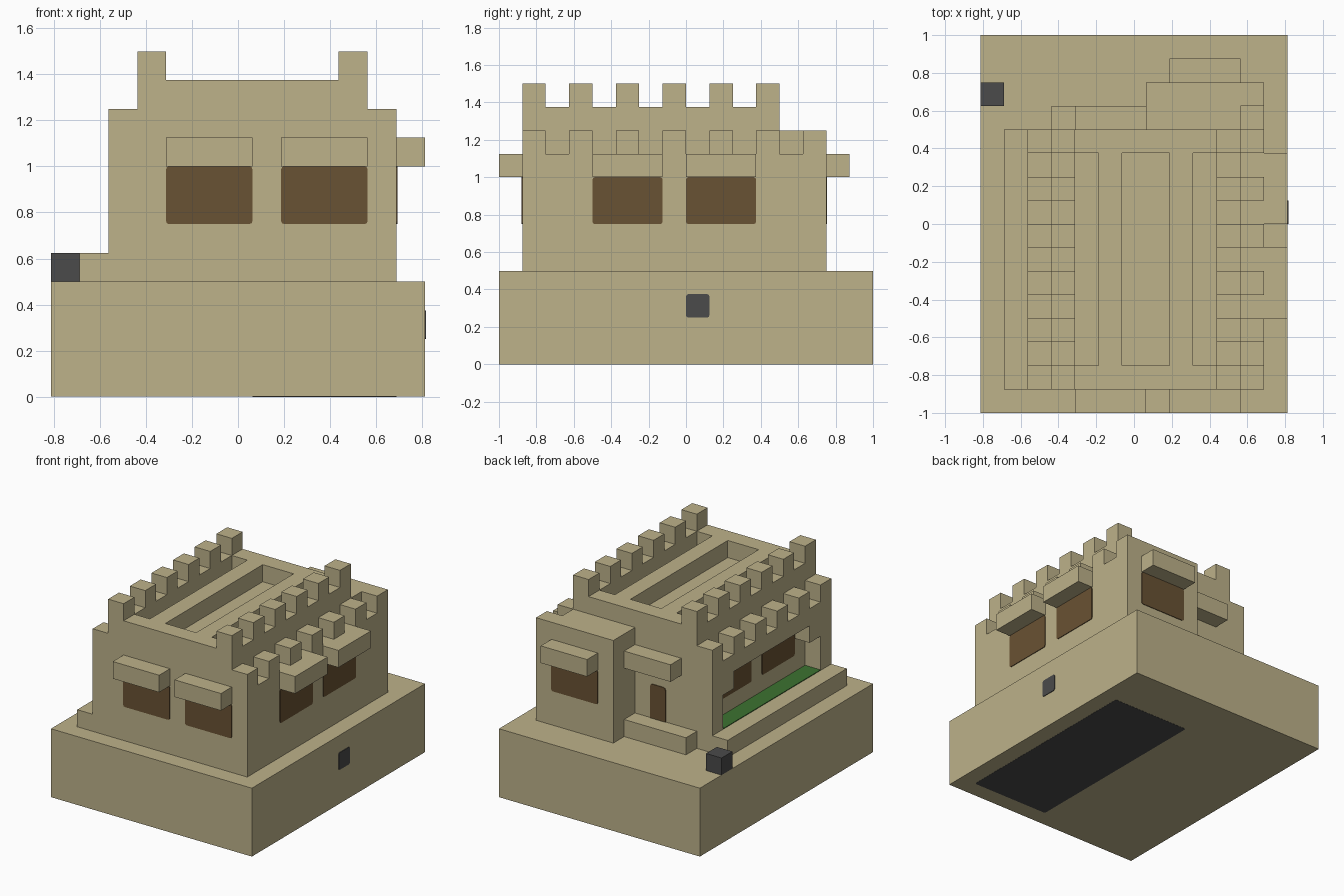
import bpy
import bmesh
from mathutils import Vector

U = 0.125                              # everything sits on a grid of this step
ORIGIN = Vector((-0.8125, -1.0, 0.0))  # grid corner
THIN = 0.005                           # thickness of painted plates

if "Cube" in bpy.data.objects:
    bpy.data.objects.remove(bpy.data.objects["Cube"])


def material(name, rgb):
    m = bpy.data.materials.new(name)
    m.use_nodes = True
    m.diffuse_color = (*rgb, 1)
    m.node_tree.nodes["Principled BSDF"].inputs["Base Color"].default_value = (*rgb, 1)
    return m


SAND = material("sandstone", (0.51, 0.445, 0.255))
BROWN = material("dark_brown", (0.141, 0.084, 0.033))
GREY = material("dark_grey", (0.069, 0.069, 0.069))
GREEN = material("grass_green", (0.045, 0.17, 0.03))


def add_box(bm, lo, hi):
    """Add a box between two points, return its vertices."""
    verts = bmesh.ops.create_cube(bm, size=1)["verts"]
    for v in verts:
        v.co = Vector([h if c > 0 else l for c, l, h in zip(v.co, lo, hi)])
    return verts


def finish(bm, name, mat):
    mesh = bpy.data.meshes.new(name)
    bmesh.ops.recalc_face_normals(bm, faces=bm.faces)
    bm.to_mesh(mesh)
    bm.free()
    mesh.materials.append(mat)
    obj = bpy.data.objects.new(name, mesh)
    bpy.context.collection.objects.link(obj)
    return obj


def blocks(name, *boxes, mat=SAND):
    """One object from boxes given as grid ranges x0, x1, y0, y1, z0, z1."""
    bm = bmesh.new()
    for x0, x1, y0, y1, z0, z1 in boxes:
        add_box(bm, ORIGIN + U * Vector((x0, y0, z0)), ORIGIN + U * Vector((x1, y1, z1)))
    return finish(bm, name, mat)


def plate(name, axis, side, lo, hi, mat=BROWN, radius=0.012):
    """Thin plate with rounded corners, lying on a wall that faces axis * side."""
    lo, hi = ORIGIN + U * Vector(lo), ORIGIN + U * Vector(hi)
    if side > 0:
        hi[axis] += THIN
    else:
        lo[axis] -= THIN
    bm = bmesh.new()
    add_box(bm, lo, hi)
    if radius:
        edges = [e for e in bm.edges
                 if abs(e.verts[0].co[axis] - e.verts[1].co[axis]) > THIN / 2]
        bmesh.ops.bevel(bm, geom=edges, offset=radius, segments=2, affect='EDGES', profile=0.5)
    return finish(bm, name, mat)


def merlons(x, z, count):
    """Row of single blocks with single gaps, running front to back."""
    return [(x, x + 1, 1 + 2 * i, 2 + 2 * i, z, z + 1) for i in range(count)]


# Ground block and main hall
blocks("base", (0, 13, 0, 16, 0, 4))
blocks("hall", (3, 11, 1, 12, 4, 10))
blocks("back_wing", (7, 11, 12, 14, 4, 10))

# Raised roof rim with two bars that leave three troughs
blocks("roof_rim", (3, 4, 1, 12, 10, 11), (10, 11, 1, 12, 10, 11),
       (4, 10, 1, 2, 10, 11), (4, 10, 11, 12, 10, 11))
blocks("roof_bars", (5, 6, 2, 11, 10, 11), (8, 9, 2, 11, 10, 11))
blocks("upper_battlement_left", *merlons(10, 11, 6))
blocks("upper_battlement_right", *merlons(3, 11, 6))

# Solid outer wall on the left
blocks("left_wall", (11, 12, 1, 14, 4, 9))
blocks("lower_battlement_left", *merlons(11, 9, 7))

# Open gallery on the right: ledge, end piers, lintel, corner brackets
blocks("gallery_ledge", (1, 3, 1, 12, 4, 5))
blocks("gallery_wall", (2, 3, 1, 2, 5, 8), (2, 3, 11, 12, 5, 8), (2, 3, 1, 12, 8, 9),
       (2, 3, 2, 3, 7, 8), (2, 3, 10, 11, 7, 8))
blocks("lower_battlement_right", *merlons(2, 9, 6))
plate("gallery_grass", 2, 1, (2, 2, 5), (3, 11, 5), GREEN, 0)

# Windows, most with a canopy above
for i, x in enumerate((4, 8)):
    plate(f"front_window_{i + 1}", 1, -1, (x, 1, 6), (x + 3, 1, 8))
    blocks(f"front_canopy_{i + 1}", (x, x + 3, 0, 1, 8, 9))
for i, y in enumerate((4, 8)):
    plate(f"left_window_{i + 1}", 0, 1, (12, y, 6), (12, y + 3, 8))
    blocks(f"left_canopy_{i + 1}", (12, 13, y, y + 3, 8, 9))
for i, y in enumerate((3, 7)):
    plate(f"gallery_window_{i + 1}", 0, -1, (3, y, 6), (3, y + 3, 8))
plate("back_window", 1, 1, (8, 14, 6), (11, 14, 8))
blocks("back_canopy", (8, 11, 14, 15, 8, 9))

# Back door with canopy and low wall
plate("back_door", 1, 1, (5, 12, 4), (6, 12, 7), BROWN, 0.02)
blocks("door_canopy", (4, 7, 12, 13, 8, 9))
blocks("door_low_wall", (3, 7, 12, 13, 4, 5))

# Dark details
blocks("corner_cube", (0, 1, 13, 14, 4, 5), mat=GREY)
plate("side_hatch", 0, 1, (13, 8, 2), (13, 9, 3), GREY)
# Underside panel lies just proud of the base, which rests on the ground
plate("underside_panel", 2, -1, (7, 1, 0), (12, 13, 0), GREY).scale.z = 0.2
